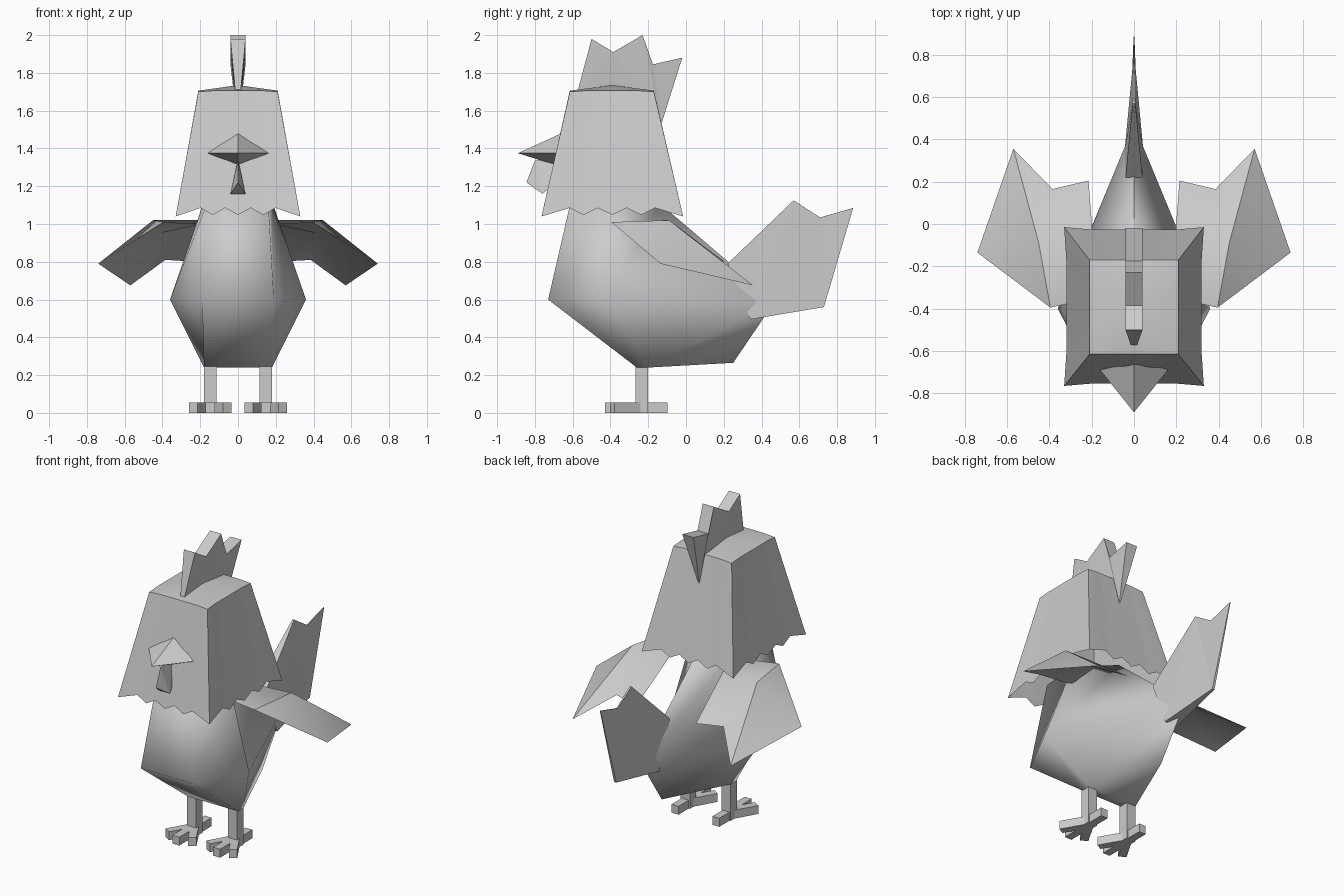
import bpy, bmesh, math
from mathutils import Vector

if "Cube" in bpy.data.objects:
    bpy.data.objects.remove(bpy.data.objects["Cube"], do_unlink=True)

grey = bpy.data.materials.new("plain_grey")
grey.use_nodes = True
grey.diffuse_color = (0.6, 0.6, 0.6, 1)
grey.node_tree.nodes["Principled BSDF"].inputs["Base Color"].default_value = (0.6, 0.6, 0.6, 1)


def finish(name, bm, smooth=None):
    bmesh.ops.recalc_face_normals(bm, faces=bm.faces)
    mesh = bpy.data.meshes.new(name)
    bm.to_mesh(mesh)
    bm.free()
    mesh.materials.append(grey)
    obj = bpy.data.objects.new(name, mesh)
    bpy.context.collection.objects.link(obj)
    if smooth:
        bpy.ops.object.select_all(action='DESELECT')
        obj.select_set(True)
        bpy.context.view_layer.objects.active = obj
        bpy.ops.object.shade_smooth_by_angle(angle=math.radians(smooth))
    return obj


def loft(bm, rings):
    """Join closed rings of equal length with quads."""
    rows = [[bm.verts.new(p) for p in ring] for ring in rings]
    for a, b in zip(rows, rows[1:]):
        for i in range(len(a)):
            j = (i + 1) % len(a)
            bm.faces.new((a[i], a[j], b[j], b[i]))
    return rows


def fan(bm, ring, point):
    tip = bm.verts.new(point)
    for i in range(len(ring)):
        bm.faces.new((ring[i - 1], ring[i], tip))


def hull(name, points, smooth=None):
    bm = bmesh.new()
    for p in points:
        bm.verts.new(p)
    bmesh.ops.convex_hull(bm, input=bm.verts)
    return finish(name, bm, smooth)


def plate(name, outline):
    """Upright plate from (y, z, half thickness) points."""
    bm = bmesh.new()
    rows = loft(bm, [[(s * h, y, z) for y, z, h in outline] for s in (-1, 1)])
    for row in rows:
        bm.faces.new(row)
    bmesh.ops.triangulate(bm, faces=[f for f in bm.faces if len(f.verts) > 4])
    return finish(name, bm)


def bar(name, start, end, half, z0, z1):
    """Square bar lying between two ground points."""
    a, b = Vector(start), Vector(end)
    d = (b - a).normalized()
    n = Vector((-d.y, d.x)) * half
    return hull(name, [(*p, z) for p in (a + n, a - n, b + n, b - n) for z in (z0, z1)])


# Body: five-sided rings, pointed at the rear
def body_ring(front, side, rear):
    fx, fy, fz = front
    sx, sy, sz = side
    return [(-fx, fy, fz), (fx, fy, fz), (sx, sy, sz), (0, *rear), (-sx, sy, sz)]


bm = bmesh.new()
rows = loft(bm, [
    body_ring((.18, -.26, .24), (.18, -.2, .24), (.25, .265)),
    body_ring((.19, -.73, .6), (.36, -.4, .6), (.47, .59)),
    body_ring((.16, -.61, 1.12), (.18, -.35, 1.12), (-.14, 1.11)),
])
for row in (rows[0], rows[-1]):
    bm.faces.new(row)
finish("body", bm, 80)

# Head: tapered square hood with a ragged hem
steps = (0, .19, .29, .395, .5, .605, .71, .81)


def hood_ring(half_x, y0, y1, z, ragged):
    corners = [(-half_x, y0), (half_x, y0), (half_x, y1), (-half_x, y1)]
    mid_y = (y0 + y1) / 2
    ring = []
    for k in range(4):
        a, b = Vector(corners[k]), Vector(corners[(k + 1) % 4])
        for i, t in enumerate(steps):
            p = a.lerp(b, t)
            inset = .97 if ragged and i else 1
            lift = (.045 if i % 2 else .008 if i else 0) if ragged else .006 * (i > 0)
            ring.append((p.x * inset, mid_y + (p.y - mid_y) * inset, z + lift))
    return ring


bm = bmesh.new()
rows = loft(bm, [hood_ring(.33, -.765, -.015, 1.04, True),
                 hood_ring(.21, -.615, -.17, 1.70, False)])
fan(bm, rows[-1], (0, -.39, 1.735))
finish("head", bm, 60)

# Comb and tail
plate("comb", [(-.58, 1.68, .012), (-.50, 1.98, .04), (-.385, 1.91, .04), (-.23, 2.0, .04),
               (-.175, 1.845, .04), (-.02, 1.88, .04), (-.13, 1.53, .004)])
plate("tail", [(.22, .79, .04), (.57, 1.125, .006), (.71, 1.035, .004), (.885, 1.085, .002),
               (.73, .56, .008), (.34, .495, .045)])

# Beak and wattle
hull("beak", [(0, -.89, 1.375), (0, -.66, 1.48), (.18, -.665, 1.375),
              (-.18, -.665, 1.375), (0, -.70, 1.315)])
hull("wattle", [(0, -.80, 1.335), (0, -.845, 1.22), (.04, -.76, 1.16), (-.04, -.76, 1.16),
                (.03, -.71, 1.2), (-.03, -.71, 1.2), (0, -.68, 1.35)])

for side, s in (("left", 1), ("right", -1)):
    # Wing: notched outline with a ridge above and a hollow below
    outline = [(.19, -.35, 1.0), (.395, -.395, 1.01), (.74, -.135, .79), (.57, .355, .675),
               (.385, .165, .81), (.215, .205, .80), (.19, -.12, 1.02)]
    bm = bmesh.new()
    ring = [bm.verts.new((s * x, y, z)) for x, y, z in outline]
    fan(bm, ring, (s * .45, -.09, 1.02))
    fan(bm, ring, (s * .42, -.07, .95))
    finish(side + "_wing", bm, 40)

    # Leg and toes
    x, y = s * .147, -.235
    bar(side + "_leg", (x, y - .033), (x, y + .033), .033, 0, .3)
    for toe, dx, tip in (("inner", -.09, -.39), ("middle", 0, -.43),
                         ("outer", .09, -.39), ("back", 0, -.097)):
        bar(f"{side}_{toe}_toe", (x, y), (x + s * dx, tip), .025, 0, .055)
